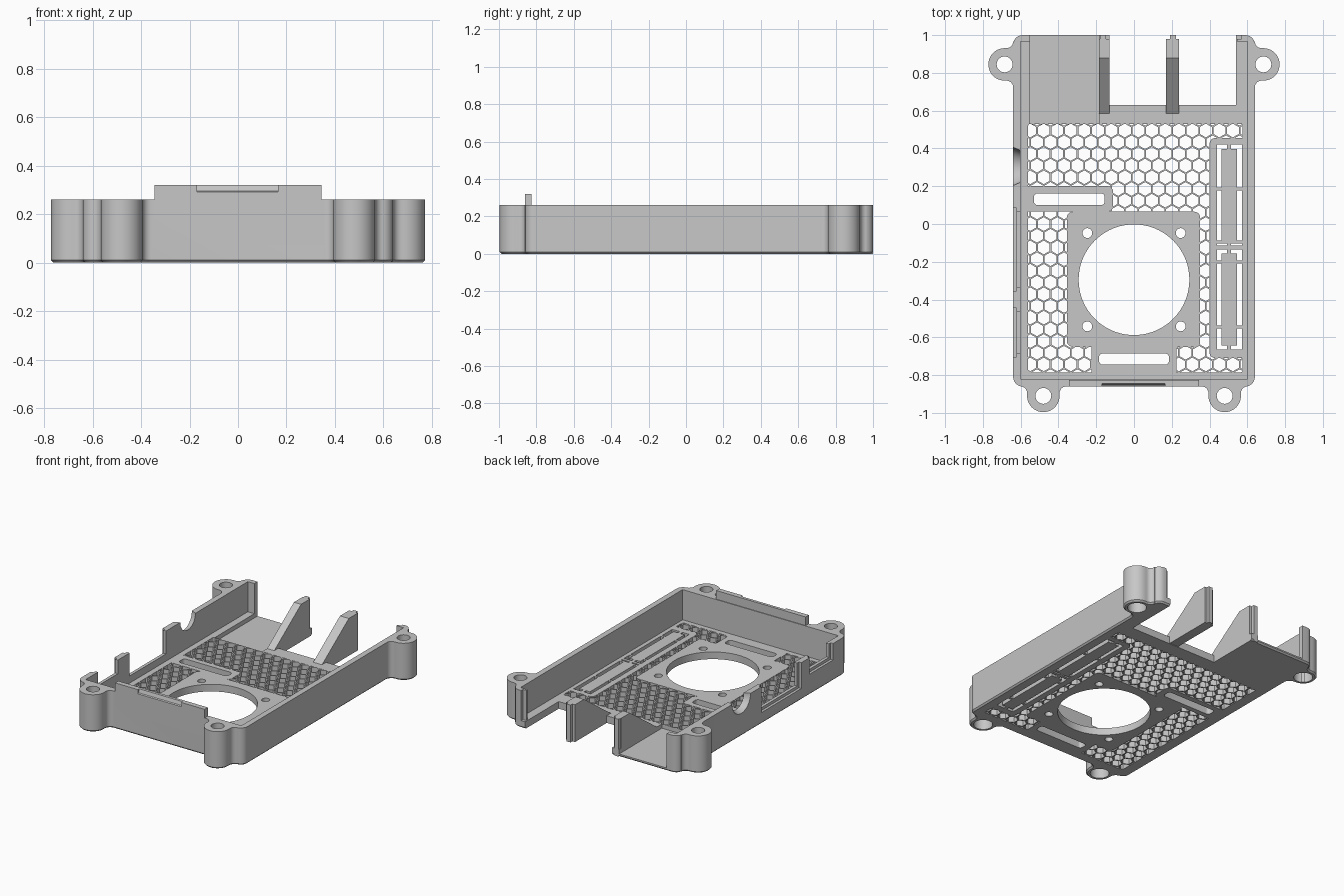
import bpy, bmesh, math
from mathutils import Matrix

if "Cube" in bpy.data.objects:
    bpy.data.objects.remove(bpy.data.objects["Cube"])

HEIGHT, FLOOR = 0.26, 0.05

plastic = bpy.data.materials.new("grey plastic")
plastic.use_nodes = True
GREY = (0.57, 0.57, 0.57, 1)
plastic.diffuse_color = GREY
plastic.node_tree.nodes["Principled BSDF"].inputs["Base Color"].default_value = GREY


def to_object(name, bm):
    bmesh.ops.recalc_face_normals(bm, faces=bm.faces)
    mesh = bpy.data.meshes.new(name)
    bm.to_mesh(mesh)
    bm.free()
    mesh.materials.append(plastic)
    obj = bpy.data.objects.new(name, mesh)
    bpy.context.collection.objects.link(obj)
    return obj


def prisms(name, outlines, low, high, axis="z", chamfer=0):
    """Extrude each 2D outline along z, or along x for (y, z) outlines."""
    bm = bmesh.new()
    for pts in outlines:
        rings = []
        for h in (low, high):
            rings.append([bm.verts.new((a, b, h) if axis == "z" else (h, a, b)) for a, b in pts])
        bottom, top = rings
        bm.faces.new(bottom)
        bm.faces.new(top)
        for i in range(len(pts)):
            j = (i + 1) % len(pts)
            bm.faces.new((bottom[i], bottom[j], top[j], top[i]))
    bmesh.ops.recalc_face_normals(bm, faces=bm.faces)
    if chamfer:
        edges = [e for e in bm.edges if all(v.co.z == low for v in e.verts)]
        bmesh.ops.bevel(bm, geom=edges, offset=chamfer, segments=1, affect="EDGES")
    return to_object(name, bm)


def combine(target, tool, op="DIFFERENCE"):
    mod = target.modifiers.new("combine", "BOOLEAN")
    mod.operation, mod.object, mod.solver = op, tool, "EXACT"
    bpy.context.view_layer.objects.active = target
    bpy.ops.object.modifier_apply(modifier=mod.name)
    bpy.data.objects.remove(tool)


def arc(cx, cy, r, start, end, n):
    angles = [math.radians(start + (end - start) * i / n) for i in range(n + 1)]
    return [(cx + r * math.cos(a), cy + r * math.sin(a)) for a in angles]


def circle(cx, cy, r, n=32):
    return arc(cx, cy, r, 0, 360, n)[:-1]


def rect(x0, y0, x1, y1):
    return [(x0, y0), (x1, y0), (x1, y1), (x0, y1)]


def rounded(x0, y0, x1, y1, r):
    return (arc(x1 - r, y1 - r, r, 0, 90, 6) + arc(x0 + r, y1 - r, r, 90, 180, 6)
            + arc(x0 + r, y0 + r, r, 180, 270, 6) + arc(x1 - r, y0 + r, r, 270, 360, 6))


def cut(outlines, low=-1, high=1, axis="z"):
    combine(shell, prisms("cutter", outlines, low, high, axis))


def add(outlines, low, high, axis="z", chamfer=0):
    combine(shell, prisms("addition", outlines, low, high, axis, chamfer), "UNION")


# Outer body
shell = prisms("case_shell", [rounded(-0.64, -0.86, 0.64, 1.0, 0.05)], 0, HEIGHT, chamfer=0.01)

# Screw ears: a round boss with a filleted neck, drawn pointing along +x
R, FILLET = 0.086, 0.035


def ear(cx, cy, reach, turn):
    side = R + FILLET
    pts = arc(0, 0, R, -90, 90, 20)
    pts += arc(-reach + FILLET, side, FILLET, 270, 180, 6)
    pts += [(-reach - 0.025, side), (-reach - 0.025, -side)]
    pts += arc(-reach + FILLET, -side, FILLET, 180, 90, 6)
    c, s = math.cos(turn), math.sin(turn)
    return [(cx + x * c - y * s, cy + x * s + y * c) for x, y in pts]


ears = [(0.685, 0.845, 0.045, 0), (-0.685, 0.845, 0.045, math.pi),
        (0.48, -0.91, 0.05, -math.pi / 2), (-0.48, -0.91, 0.05, -math.pi / 2)]
for e in ears:
    add([ear(*e)], 0, HEIGHT, chamfer=0.01)

# Inner cavity, leaving narrow flanges at the back ends of the side walls
cut([rect(-0.60, -0.82, 0.60, 0.965)], FLOOR)
cut([rect(-0.55, 0.9, 0.545, 1.1)], FLOOR)
cut([rect(0.5, 0.98, 0.57, 1.1)], FLOOR)

# Open notch and shallow port pocket at the back
cut([rect(-0.13, 0.63, 0.54, 1.1)])
cut([rect(-0.55, 0.53, -0.185, 1.1)], 0.02)

# Sloped dividers between the back ports, each with a thin rear ridge
for x0, x1, r0, r1 in ((-0.185, -0.13, -0.18, -0.148), (0.17, 0.238, 0.19, 0.222)):
    add([[(0.585, 0.02), (0.64, 0.0), (0.98, 0.0), (0.98, HEIGHT), (0.88, HEIGHT), (0.585, FLOOR)]],
        x0, x1, "x")
    add([rect(0.96, 0.0, 1.0, HEIGHT)], r0, r1, "x")

# Raised front lip with a sloped finger recess
add([rect(-0.345, -0.86, 0.345, -0.825)], 0.2, 0.32)
cut([[(-0.87, 0.285), (-0.852, 0.295), (-0.842, 0.33), (-0.87, 0.33)]], -0.17, 0.165, "x")

# Through holes and counterbores in the ears
cut([circle(x, y, 0.042) for x, y, _, _ in ears])
cut([circle(x, y, 0.06) for x, y, _, _ in ears], -1, 0.08)

# Fan opening, fan screws and two long slots
FAN_Y = -0.295
holes = [circle(0, FAN_Y, 0.293, 96)]
holes += [circle(sx * 0.247, FAN_Y + sy * 0.247, 0.026, 24) for sx in (-1, 1) for sy in (-1, 1)]
holes += [rounded(-0.53, 0.1, -0.155, 0.162, 0.02), rounded(-0.185, -0.745, 0.185, -0.685, 0.02)]
cut(holes)

# Honeycomb vents, trimmed by the solid plates around the openings
region = prisms("vent_region", [rounded(-0.56, -0.785, 0.575, 0.53, 0.01)], -0.5, 0.5)
for plate in (rounded(-0.355, -0.65, 0.35, 0.065, 0.03), rounded(-0.6, 0.065, -0.11, 0.2, 0.03),
              rounded(-0.225, -0.9, 0.225, -0.6, 0.03), rounded(0.4, -0.71, 0.7, 0.455, 0.03)):
    combine(region, prisms("plate", [plate], -0.6, 0.6))
PITCH = 0.0715
ROW = PITCH * math.sqrt(3) / 2
cells = []
for row in range(23):
    for col in range(18):
        cx = -0.585 + (col + 0.5 * (row % 2)) * PITCH
        cy = 0.495 - (row - 1) * ROW
        cells.append(arc(cx, cy, 0.0365, 30, 330, 5))
honeycomb = prisms("honeycomb", cells, -0.3, 0.3)
combine(honeycomb, region, "INTERSECT")
combine(shell, honeycomb)

# Two breakaway panels held by small bridges
for y0, y1, bridges in ((-0.115, 0.42, (0.185, -0.095)), (-0.665, -0.135, (-0.2, -0.545))):
    ring = prisms("ring", [rect(0.44, y0, 0.572, y1)], -0.3, 0.3)
    combine(ring, prisms("panel", [rect(0.462, y0 + 0.022, 0.545, y1 - 0.022)], -0.4, 0.4))
    combine(ring, prisms("bridges", [rect(0.4, b - 0.008, 0.6, b + 0.008) for b in bridges], -0.4, 0.4))
    combine(ring, prisms("end_tabs", [rect(0.492, y0 - 0.05, 0.514, y1 + 0.05)], -0.4, 0.4))
    combine(shell, ring)

# Side connector notches with shallow outer bezels, and the round jack opening
for y0, y1, z in ((-0.335, 0.065, 0.1), (-0.685, -0.465, 0.165)):
    cut([rect(y0, z, y1, 0.4)], -0.7, -0.59, "x")
    cut([rect(y0 - 0.02, z - 0.02, y1 + 0.02, 0.4)], -0.7, -0.622, "x")
bm = bmesh.new()
bmesh.ops.create_cone(bm, cap_ends=True, segments=40, radius1=0.11, radius2=0.075, depth=0.08,
                      matrix=Matrix.Translation((-0.62, 0.305, HEIGHT)) @ Matrix.Rotation(math.pi / 2, 4, "Y"))
combine(shell, to_object("jack", bm))

# Smooth the round parts and keep the edges sharp
bpy.ops.object.select_all(action="DESELECT")
shell.select_set(True)
bpy.context.view_layer.objects.active = shell
bpy.ops.object.shade_smooth_by_angle(angle=math.radians(30))
